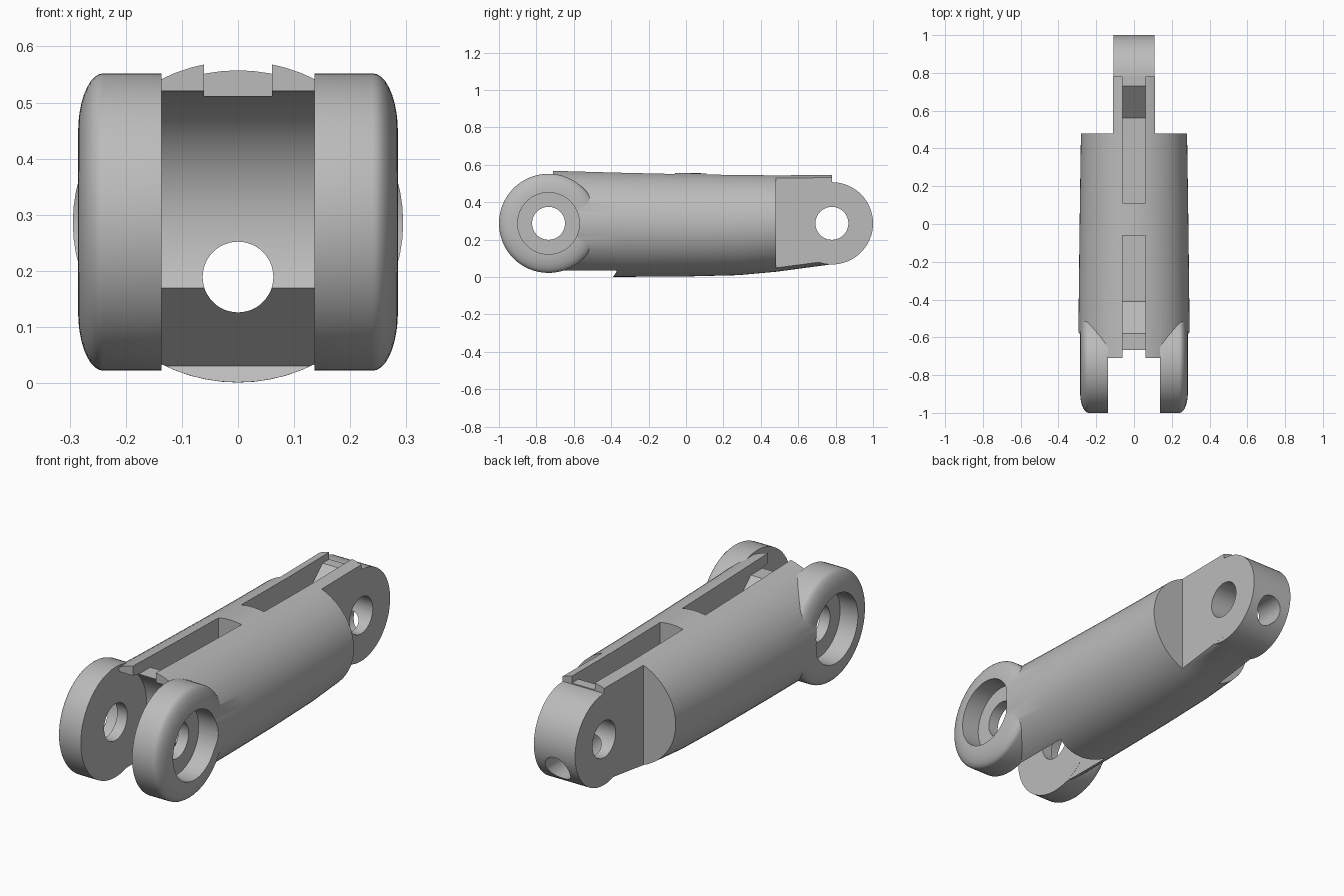
import bpy, bmesh, math

cube = bpy.data.objects.get("Cube")
if cube:
    bpy.data.objects.remove(cube, do_unlink=True)

SEG = 64
KNUCKLE = (-0.735, 0.287)   # y, z of the front pivot
PIVOT = (0.78, 0.287)       # y, z of the rear pivot

grey = bpy.data.materials.new("plain grey")
grey.use_nodes = True
grey.diffuse_color = (0.5, 0.5, 0.5, 1)
grey.node_tree.nodes["Principled BSDF"].inputs["Base Color"].default_value = (0.5, 0.5, 0.5, 1)


def loft(name, rings):
    """Closed solid through a list of matching point rings."""
    bm = bmesh.new()
    loops = [[bm.verts.new(p) for p in ring] for ring in rings]
    n = len(loops[0])
    for a, b in zip(loops, loops[1:]):
        for i in range(n):
            j = (i + 1) % n
            bm.faces.new((a[i], a[j], b[j], b[i]))
    bm.faces.new(loops[0][::-1])
    bm.faces.new(loops[-1])
    bmesh.ops.recalc_face_normals(bm, faces=bm.faces)
    mesh = bpy.data.meshes.new(name)
    bm.to_mesh(mesh)
    bm.free()
    obj = bpy.data.objects.new(name, mesh)
    bpy.context.collection.objects.link(obj)
    return obj


def prism(name, profile, x0, x1):
    """Extrude a (y, z) outline along x."""
    return loft(name, [[(x, y, z) for y, z in profile] for x in (x0, x1)])


def box(name, x0, x1, y0, y1, z0, z1):
    return prism(name, [(y0, z0), (y1, z0), (y1, z1), (y0, z1)], x0, x1)


def turned(name, centre, profile):
    """Round solid about an x axis from (x, radius) pairs."""
    cy, cz = centre
    angles = [math.tau * i / SEG for i in range(SEG)]
    return loft(name, [[(x, cy + r * math.cos(a), cz + r * math.sin(a)) for a in angles]
                       for x, r in profile])


def combine(target, tool, operation):
    """Apply a boolean and remove the tool."""
    mod = target.modifiers.new(operation, 'BOOLEAN')
    mod.operation = operation
    mod.solver = 'EXACT'
    mod.object = tool
    bpy.context.view_layer.update()
    graph = bpy.context.evaluated_depsgraph_get()
    mesh = bpy.data.meshes.new_from_object(target.evaluated_get(graph))
    target.modifiers.clear()
    target.data = mesh
    bpy.data.objects.remove(tool, do_unlink=True)


# Oval body: y, half width, bottom, top
sections = [(-0.71, 0.296, 0.003, 0.574), (-0.35, 0.292, 0.001, 0.564),
            (0.0, 0.288, 0.003, 0.556), (0.28, 0.284, 0.010, 0.552),
            (0.48, 0.281, 0.028, 0.550), (0.78, 0.275, 0.068, 0.552)]
rings = []
for y, w, low, high in sections:
    mid, h = (low + high) / 2, (high - low) / 2
    rings.append([(w * math.cos(math.tau * i / SEG), y, mid + h * math.sin(math.tau * i / SEG))
                  for i in range(SEG)])
link = loft("finger_link", rings)

# Flat sides of the rear lug
for s in (-1, 1):
    a, b = sorted((s * 0.11, s * 0.5))
    combine(link, box("side_cut", a, b, 0.48, 1.1, -0.2, 0.8), 'DIFFERENCE')

# Rounded rear lug end
combine(link, turned("lug_end", PIVOT, [(-0.1098, 0.22), (0.1098, 0.22)]), 'UNION')

# Clearance between the knuckle discs: arched wall, then a ramp underneath
cy, cz = KNUCKLE
R = 0.235
arc = [(cy + R * math.cos(math.radians(t)), cz + R * math.sin(math.radians(t)))
       for t in range(-30, 91, 5)]
gap = [(-1.1, -0.1), (-0.455, -0.1), (-0.39, 0.0), (-0.37, 0.03)] + arc + [(-1.1, cz + R)]
combine(link, prism("knuckle_gap", gap, -0.137, 0.137), 'DIFFERENCE')

# Top slots, each with a ramp at its outer end
front_slot = [(-0.9, 0.7), (-0.9, 0.512), (-0.58, 0.512), (-0.41, 0.36), (-0.06, 0.36), (-0.06, 0.7)]
rear_slot = [(0.11, 0.7), (0.11, 0.36), (0.56, 0.36), (0.73, 0.512), (0.95, 0.512), (0.95, 0.7)]
for outline in (front_slot, rear_slot):
    combine(link, prism("slot", outline, -0.061, 0.061), 'DIFFERENCE')

# Knuckle discs with a rounded outer rim, then their counterbores
rim = [(0.24 + 0.045 * math.sin(math.radians(t)), 0.16 + 0.105 * math.cos(math.radians(t)))
       for t in range(0, 91, 10)]
for s in (-1, 1):
    disc = [(s * x, r) for x, r in [(0.1365, 0.265)] + rim]
    combine(link, turned("knuckle_disc", KNUCKLE, disc), 'UNION')
for s in (-1, 1):
    bore = [(s * 0.19, 0.165), (s * 0.4, 0.165)]
    combine(link, turned("counterbore", KNUCKLE, bore), 'DIFFERENCE')

# Pivot holes
for centre in (KNUCKLE, PIVOT):
    combine(link, turned("pivot_hole", centre, [(-0.5, 0.088), (0.5, 0.088)]), 'DIFFERENCE')

# Lengthwise cable hole
tunnel = [[(0.063 * math.cos(math.tau * i / 48), y, 0.189 + 0.063 * math.sin(math.tau * i / 48))
           for i in range(48)] for y in (-0.9, 1.2)]
combine(link, loft("cable_hole", tunnel), 'DIFFERENCE')

# Finish: one colour, smooth with sharp edges
link.data.materials.clear()
link.data.materials.append(grey)
for p in link.data.polygons:
    p.material_index = 0
bpy.ops.object.select_all(action='DESELECT')
link.select_set(True)
bpy.context.view_layer.objects.active = link
bpy.ops.object.shade_smooth_by_angle(angle=math.radians(25))
